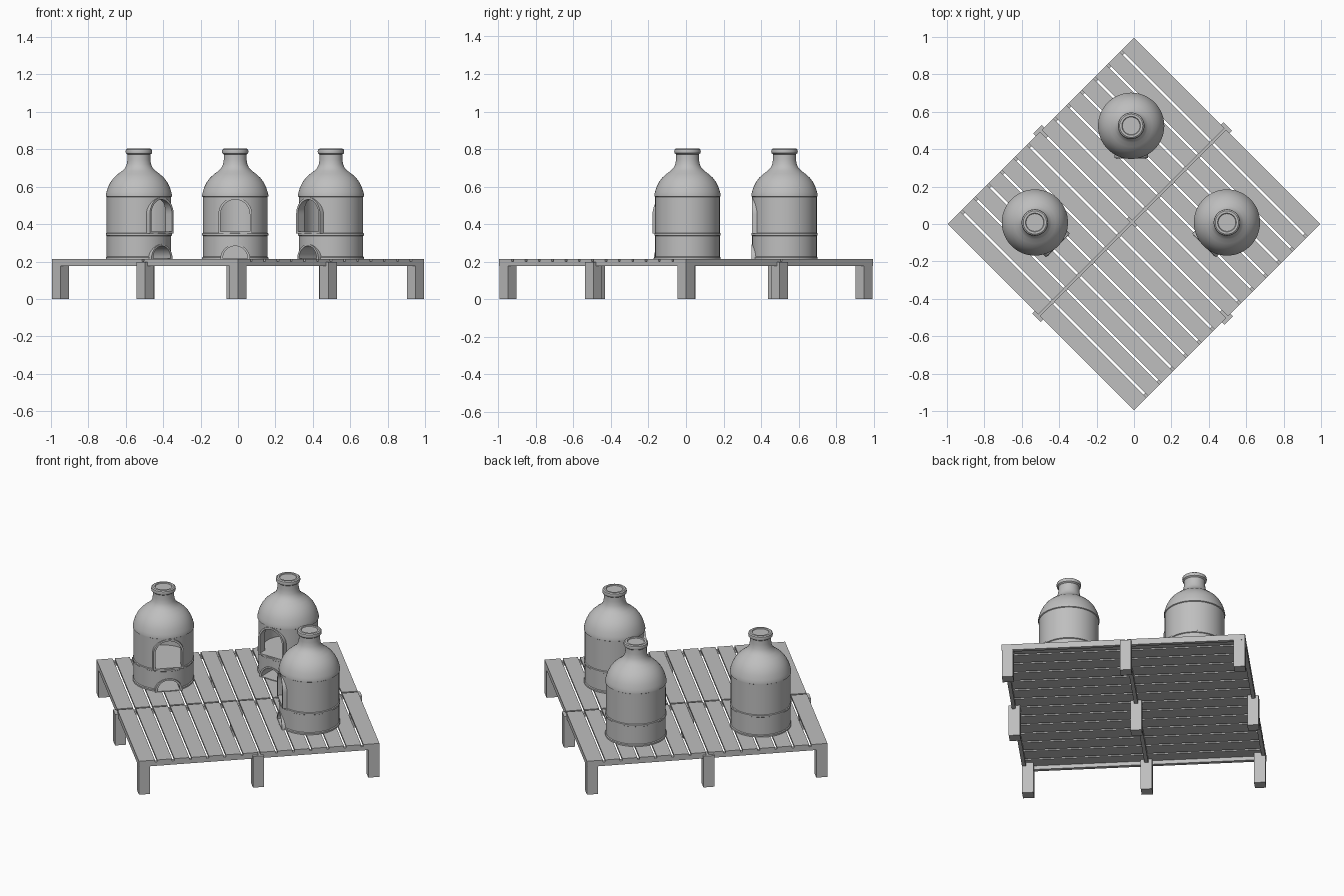
import bpy, bmesh, math
from mathutils import Matrix, Vector

if "Cube" in bpy.data.objects:
    bpy.data.objects.remove(bpy.data.objects["Cube"], do_unlink=True)

GREY = (0.52, 0.52, 0.52, 1)
grey = bpy.data.materials.new("plain grey")
grey.use_nodes = True
grey.diffuse_color = GREY
grey.node_tree.nodes["Principled BSDF"].inputs["Base Color"].default_value = GREY

TURN = Matrix.Rotation(math.radians(45), 4, 'Z')


def finish(name, bm):
    bmesh.ops.recalc_face_normals(bm, faces=bm.faces)
    mesh = bpy.data.meshes.new(name)
    bm.to_mesh(mesh)
    bm.free()
    mesh.materials.append(grey)
    ob = bpy.data.objects.new(name, mesh)
    bpy.context.collection.objects.link(ob)
    return ob


def deck_box(name, u, v, z):
    """Box given by (min, max) ranges in the deck's diagonal frame."""
    bm = bmesh.new()
    bmesh.ops.create_cube(bm, size=1)
    size = [b - a for a, b in (u, v, z)]
    mid = Vector([(a + b) / 2 for a, b in (u, v, z)])
    bm.transform(TURN @ Matrix.Translation(mid) @ Matrix.Diagonal((*size, 1)))
    return finish(name, bm)


def lathe(name, profile, steps=64):
    bm = bmesh.new()
    verts = [bm.verts.new((r, 0, z)) for r, z in profile]
    edges = [bm.edges.new(pair) for pair in zip(verts, verts[1:])]
    bmesh.ops.spin(bm, geom=verts + edges, axis=(0, 0, 1), cent=(0, 0, 0),
                   angle=math.tau, steps=steps)
    bmesh.ops.remove_doubles(bm, verts=bm.verts, dist=0.0001)
    return finish(name, bm)


def arch(name, half, bottom, spring, front, back):
    """Round-topped prism running along y."""
    bm = bmesh.new()
    arc = [math.pi * i / 20 for i in range(21)]
    pts = [(half * math.cos(a), spring + half * math.sin(a)) for a in arc]
    if spring > bottom:
        pts += [(-half, bottom), (half, bottom)]
    face = bm.faces.new([bm.verts.new((x, front, z)) for x, z in pts])
    ext = bmesh.ops.extrude_face_region(bm, geom=[face])
    moved = [g for g in ext["geom"] if isinstance(g, bmesh.types.BMVert)]
    bmesh.ops.translate(bm, verts=moved, vec=(0, back - front, 0))
    return finish(name, bm)


def combine(ob, tool, operation):
    mod = ob.modifiers.new(operation.lower(), 'BOOLEAN')
    mod.operation, mod.solver, mod.object = operation, 'EXACT', tool
    bpy.context.view_layer.objects.active = ob
    bpy.ops.object.modifier_apply(modifier=mod.name)
    bpy.data.objects.remove(tool, do_unlink=True)


# Deck: two rows of slats with a seam between them
HALF, SEAM, GAP, COUNT = 0.704, 0.014, 0.013, 14
pitch = 2 * HALF / COUNT
for row, span in (("front", (-HALF, SEAM - 0.006)), ("back", (SEAM + 0.006, HALF))):
    for i in range(COUNT):
        start = -HALF + i * pitch
        lo = start + (GAP / 2 if i else 0)
        hi = start + pitch - (GAP / 2 if i < COUNT - 1 else 0)
        deck_box(f"{row}_slat_{i + 1}", (lo, hi), span, (0.2, 0.213))

# Rim beams and the beam under the seam
W = 0.022
full, under = (-HALF, HALF), (0.176, 0.2)
inner = (-HALF + W, HALF - W)
deck_box("front_beam", full, (-HALF, -HALF + W), under)
deck_box("back_beam", full, (HALF - W, HALF), under)
deck_box("middle_beam", inner, (SEAM - W / 2, SEAM + W / 2), under)
deck_box("left_beam", (HALF - W, HALF), inner, under)
deck_box("right_beam", (-HALF, -HALF + W), inner, under)

# Nine square legs, the mid-side ones standing slightly proud
R = 0.0325
for i in (-1, 0, 1):
    for j in (-1, 0, 1):
        reach = 0.671 if i and j else 0.69
        u = i * reach if i else -0.007
        v = j * reach if j else SEAM
        deck_box(f"leg_{i + 2}_{j + 2}", (u - R, u + R), (v - R, v + R), (0, 0.198))

# Bottle-shaped oven: lathed body with raised bands, domed shoulder and lipped neck
oven = lathe("oven_1", [
    (0, 0.212), (0.177, 0.212), (0.177, 0.222), (0.172, 0.226),
    (0.172, 0.337), (0.177, 0.34), (0.177, 0.35), (0.172, 0.353),
    (0.172, 0.545), (0.177, 0.548), (0.177, 0.556), (0.173, 0.572),
    (0.165, 0.598), (0.152, 0.624), (0.134, 0.648), (0.112, 0.668),
    (0.09, 0.684), (0.074, 0.7), (0.065, 0.72), (0.061, 0.745),
    (0.061, 0.772), (0.069, 0.778), (0.071, 0.788), (0.069, 0.798),
    (0.062, 0.803), (0.05, 0.803), (0.047, 0.798), (0, 0.798)])

# Arched frames, then the hollow chambers and their mouths
combine(oven, arch("door_frame", 0.09, 0.351, 0.453, -0.173, -0.1), 'UNION')
combine(oven, arch("vent_frame", 0.08, 0.2125, 0.2125, -0.175, -0.1), 'UNION')
combine(oven, lathe("chamber", [(0, 0.36), (0.145, 0.36), (0.145, 0.54), (0, 0.54)]),
        'DIFFERENCE')
combine(oven, arch("door_mouth", 0.078, 0.36, 0.453, -0.25, -0.05), 'DIFFERENCE')
combine(oven, arch("vent_mouth", 0.066, 0.217, 0.217, -0.25, -0.03), 'DIFFERENCE')

bpy.ops.object.select_all(action='DESELECT')
oven.select_set(True)
bpy.context.view_layer.objects.active = oven
bpy.ops.object.shade_smooth_by_angle(angle=math.radians(32))

# Three ovens: the side ones turn inward
places = [(-0.53, 0.008, 45), (0.497, 0.008, -45), (-0.015, 0.525, 0)]
for n, (x, y, turn) in enumerate(places):
    ob = oven
    if n:
        ob = oven.copy()
        ob.name = f"oven_{n + 1}"
        bpy.context.collection.objects.link(ob)
    ob.location = (x, y, 0)
    ob.rotation_euler.z = math.radians(turn)
